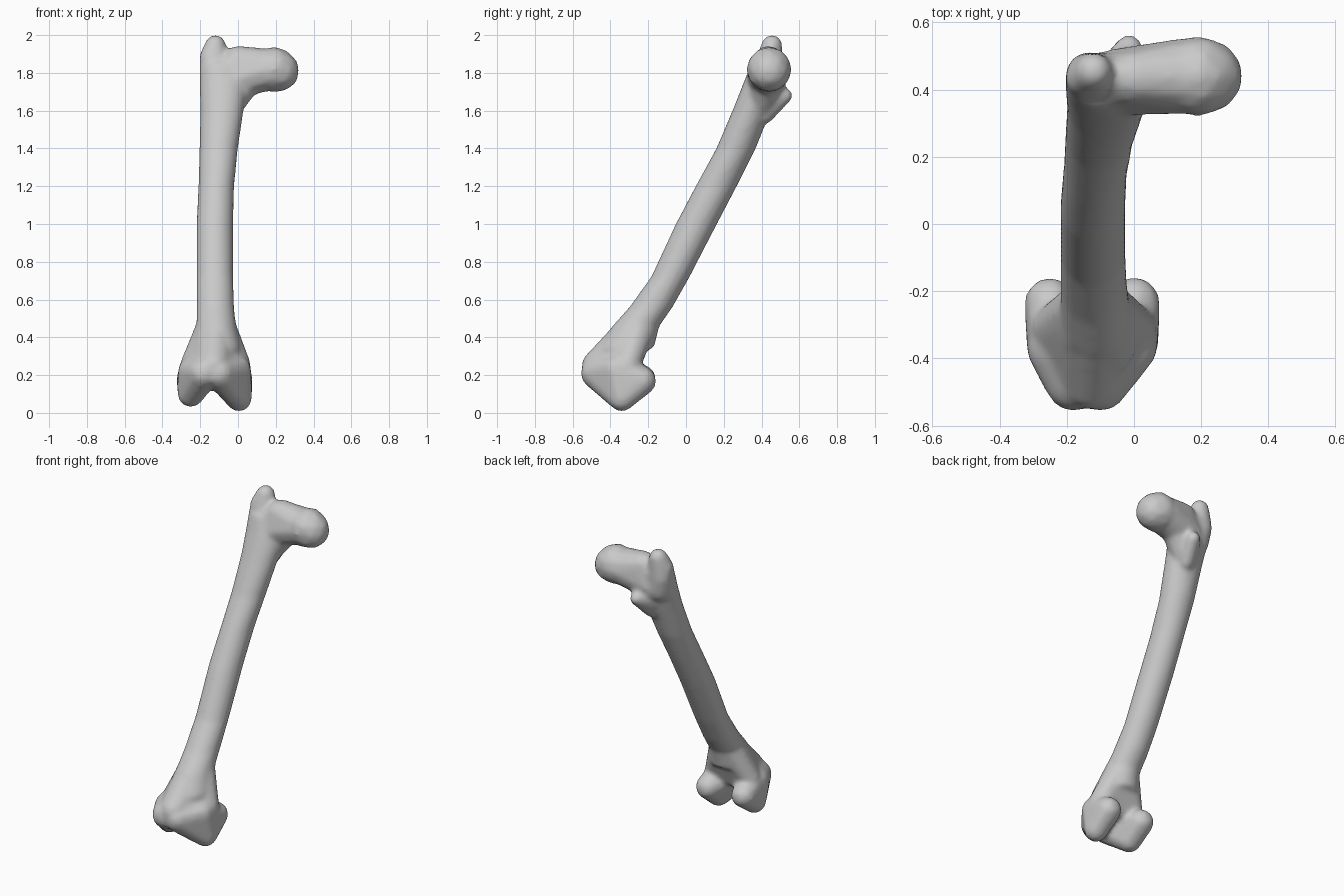
import bpy, bmesh
from math import sin, cos, pi
from mathutils import Vector

cube = bpy.data.objects.get("Cube")
if cube:
    bpy.data.objects.remove(cube, do_unlink=True)

bone = bpy.data.materials.new("bone_grey")
bone.use_nodes = True
colour = (0.588, 0.588, 0.588, 1)
bone.diffuse_color = colour
bone.node_tree.nodes["Principled BSDF"].inputs["Base Color"].default_value = colour

bm = bmesh.new()


def hull(*balls):
    """Convex hull wrapped around balls given as (x, y, z, radius)."""
    unit = bmesh.new()
    bmesh.ops.create_icosphere(unit, subdivisions=2, radius=1)
    part = bmesh.new()
    for x, y, z, r in balls:
        for v in unit.verts:
            part.verts.new(Vector((x, y, z)) + v.co * r)
    unit.free()
    bmesh.ops.convex_hull(part, input=part.verts[:])
    loose = [v for v in part.verts if not v.link_faces]
    bmesh.ops.delete(part, geom=loose, context='VERTS')
    bmesh.ops.recalc_face_normals(part, faces=part.faces[:])
    mesh = bpy.data.meshes.new("part")
    part.to_mesh(mesh)
    part.free()
    bm.from_mesh(mesh)
    bpy.data.meshes.remove(mesh)


def loft(rings, sides=20):
    """Tube through level ellipses given as (z, x_min, x_max, y_min, y_max)."""
    loops = []
    for z, x0, x1, y0, y1 in rings:
        mid, half = Vector((x0 + x1, y0 + y1)) / 2, Vector((x1 - x0, y1 - y0)) / 2
        loops.append([bm.verts.new((mid.x + half.x * cos(2 * pi * i / sides),
                                    mid.y + half.y * sin(2 * pi * i / sides), z))
                      for i in range(sides)])
    for a, b in zip(loops, loops[1:]):
        for i in range(sides):
            j = (i + 1) % sides
            bm.faces.new((a[i], a[j], b[j], b[i]))
    bm.faces.new(loops[0][::-1])
    bm.faces.new(loops[-1])


# Shaft, leaning back as it rises
loft([(0.34, -0.25, 0.02, -0.47, -0.17),
      (0.46, -0.22, -0.01, -0.39, -0.14),
      (0.56, -0.22, -0.02, -0.30, -0.07),
      (0.72, -0.22, -0.025, -0.185, 0.02),
      (1.00, -0.22, -0.025, -0.055, 0.165),
      (1.20, -0.21, -0.02, 0.05, 0.27),
      (1.40, -0.205, 0.0, 0.16, 0.37),
      (1.60, -0.20, 0.03, 0.245, 0.45),
      (1.75, -0.205, 0.05, 0.305, 0.50),
      (1.85, -0.205, 0.02, 0.345, 0.51)])

# Flare above the knee
hull((-0.115, -0.23, 0.5, 0.09), (-0.24, -0.31, 0.25, 0.07),
     (0.0, -0.31, 0.25, 0.07), (-0.13, -0.42, 0.27, 0.10), (-0.13, -0.47, 0.25, 0.085))

# Inner and outer condyles
hull((0.0, -0.235, 0.17, 0.08), (0.005, -0.34, 0.075, 0.07),
     (-0.10, -0.475, 0.21, 0.085), (-0.01, -0.37, 0.23, 0.08))
hull((-0.25, -0.235, 0.18, 0.078), (-0.25, -0.34, 0.10, 0.072),
     (-0.18, -0.475, 0.21, 0.085), (-0.235, -0.37, 0.22, 0.085))

# Head and neck
hull((0.19, 0.44, 1.818, 0.122), (0.215, 0.44, 1.81, 0.112))
hull((0.15, 0.44, 1.815, 0.115), (0.0, 0.435, 1.86, 0.085), (-0.07, 0.42, 1.75, 0.10))
hull((0.05, 0.43, 1.77, 0.085), (-0.05, 0.40, 1.64, 0.085), (-0.08, 0.42, 1.8, 0.09))

# Greater trochanter
hull((-0.12, 0.455, 1.948, 0.056), (-0.145, 0.435, 1.88, 0.062),
     (-0.11, 0.42, 1.74, 0.09), (-0.14, 0.45, 1.82, 0.062))

# Lesser trochanter
hull((-0.015, 0.52, 1.68, 0.045), (-0.05, 0.44, 1.66, 0.07), (-0.05, 0.42, 1.58, 0.05))

mesh = bpy.data.meshes.new("thigh_bone")
bm.to_mesh(mesh)
bm.free()
mesh.materials.append(bone)
femur = bpy.data.objects.new("thigh_bone", mesh)
bpy.context.collection.objects.link(femur)

# Fuse the parts into one skin and soften the joins
fuse = femur.modifiers.new("fuse", 'REMESH')
fuse.mode = 'VOXEL'
fuse.voxel_size = 0.014
fuse.use_smooth_shade = True
soften = femur.modifiers.new("soften", 'SMOOTH')
soften.factor = 0.5
soften.iterations = 8
